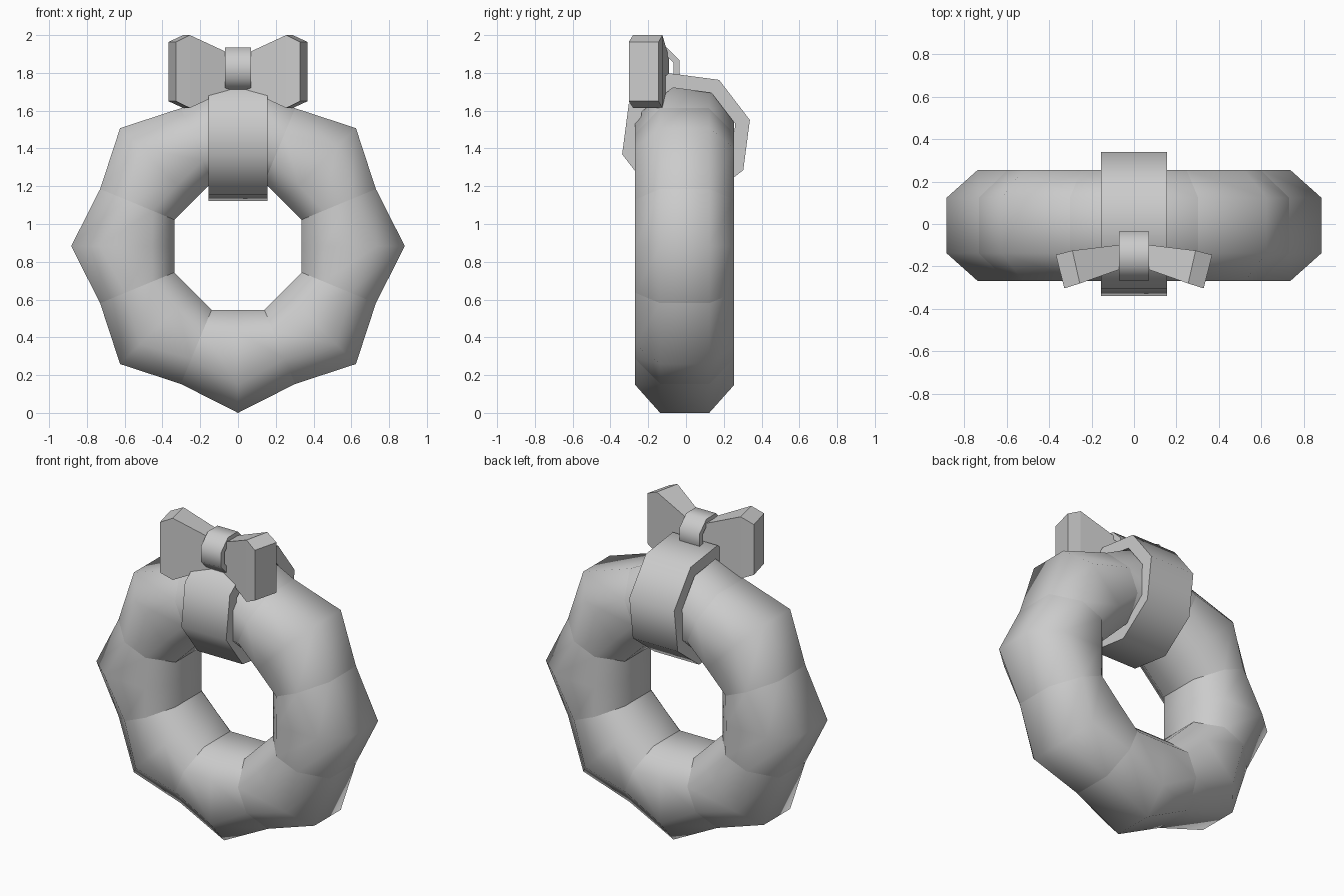
import bpy, bmesh
from math import sin, cos, radians

if "Cube" in bpy.data.objects:
    bpy.data.objects.remove(bpy.data.objects["Cube"])


def make_object(name, bm, smooth_angle=None):
    bmesh.ops.recalc_face_normals(bm, faces=bm.faces)
    mesh = bpy.data.meshes.new(name)
    bm.to_mesh(mesh)
    bm.free()
    ob = bpy.data.objects.new(name, mesh)
    bpy.context.collection.objects.link(ob)
    if smooth_angle:
        bpy.ops.object.select_all(action='DESELECT')
        ob.select_set(True)
        bpy.context.view_layer.objects.active = ob
        bpy.ops.object.shade_smooth_by_angle(angle=radians(smooth_angle))
    return ob


def bridge(bm, a, b):
    n = len(a)
    return [bm.faces.new((a[i], a[(i + 1) % n], b[(i + 1) % n], b[i])) for i in range(n)]


def section(outer, outer_chamfer, inner_chamfer, inner, y=0.262, flat=0.13):
    # octagonal tube section as (radius, y) pairs
    half = [(outer, flat), (outer_chamfer, y), (inner_chamfer, y), (inner, flat)]
    return half + [(r, -w) for r, w in reversed(half)]


# Wreath: eight bulging segments, creased where they join
joint = section(0.79, 0.645, 0.49, 0.365)
bulge = section(0.883, 0.735, 0.455, 0.337)
bm = bmesh.new()
rings = []
for k in range(16):
    a = radians(22.5 * k)
    rings.append([bm.verts.new((r * cos(a), y - 0.007, 0.883 + r * sin(a)))
                  for r, y in (joint if k % 2 else bulge)])
for k in range(16):
    bridge(bm, rings[k], rings[(k + 1) % 16])
for f in bm.faces:
    f.smooth = True
for ring in rings[1::2]:
    for i in range(8):
        bm.edges.get((ring[i], ring[(i + 1) % 8])).smooth = False
make_object("wreath", bm)


def band(name, half_width, y, z, r_out, r_in, turn):
    # hollow eight-sided band around the x axis
    bm = bmesh.new()
    loops = []
    for x, r in ((-half_width, r_out), (half_width, r_out), (half_width, r_in), (-half_width, r_in)):
        loops.append([bm.verts.new((x, y + r * cos(radians(turn + 45 * k)),
                                    z + r * sin(radians(turn + 45 * k)))) for k in range(8)])
    for i in range(4):
        bridge(bm, loops[i], loops[(i + 1) % 4])
    return make_object(name, bm, 50)


# Ribbon strap round the top of the wreath, and the bow's knot
band("ribbon_strap", 0.155, 0.0, 1.46, 0.35, 0.27, 15)
band("bow_knot", 0.07, -0.15, 1.82, 0.125, 0.09, 22.5)

# Bow lobes: flared slabs angled forward, mirrored left and right
front = [(0.0, -0.19), (0.255, -0.28), (0.328, -0.303)]
back = [(0.0, -0.09), (0.29, -0.125), (0.368, -0.145)]
heights = [0.075, 0.193, 0.157]
for name, s in (("bow_lobe_right", 1), ("bow_lobe_left", -1)):
    bm = bmesh.new()
    loops = []
    for side in (front, back):
        pts = [(x, y, 1.807 + h) for (x, y), h in zip(side, heights)]
        pts += [(x, y, 1.807 - h) for (x, y), h in reversed(list(zip(side, heights)))]
        loops.append([bm.verts.new((s * x, y, z)) for x, y, z in pts])
    bridge(bm, *loops)
    for v in loops:
        for quad in ((0, 1, 4, 5), (1, 2, 3, 4)):
            bm.faces.new([v[i] for i in quad])
    make_object(name, bm)
